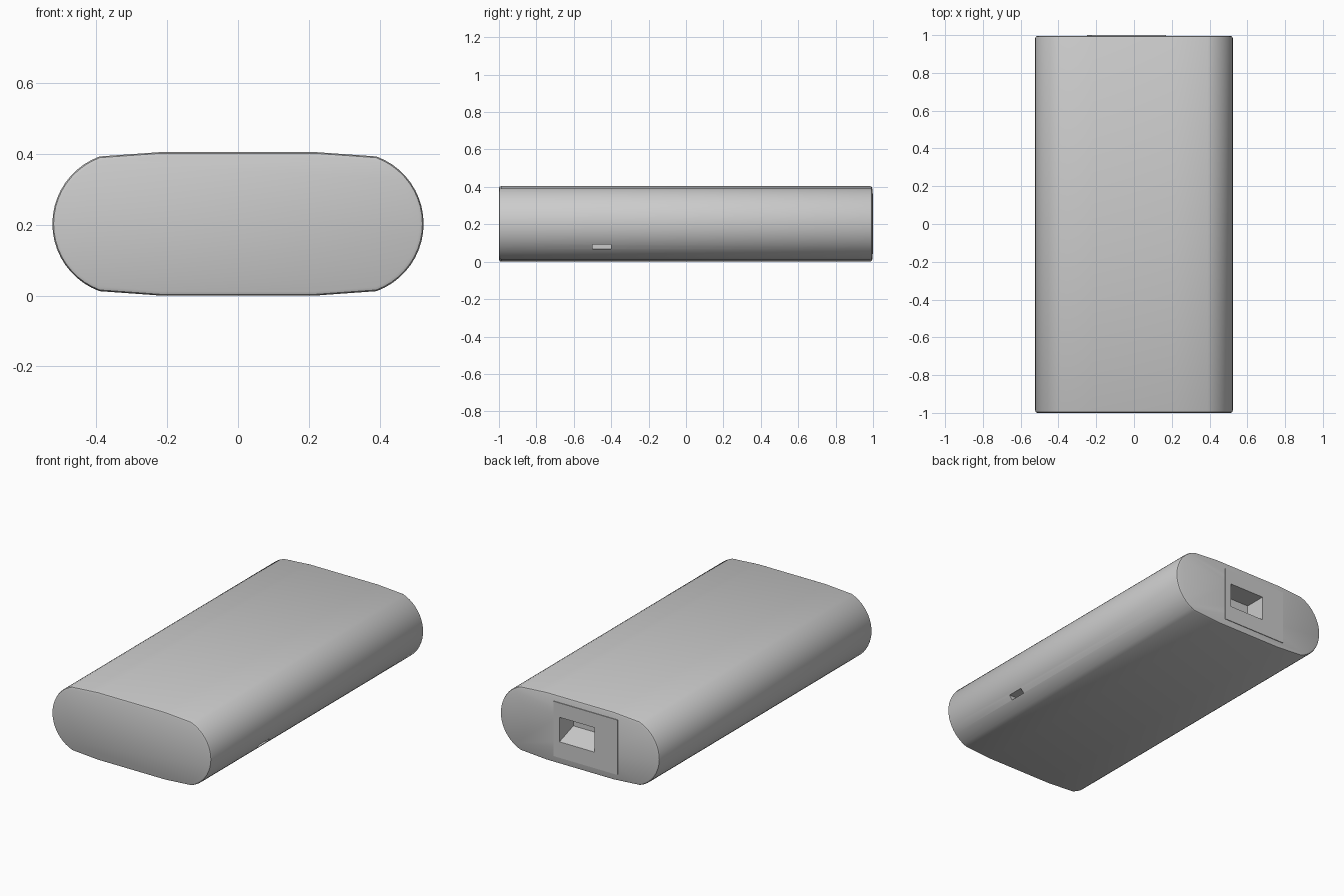
import bpy, bmesh, math

if "Cube" in bpy.data.objects:
    bpy.data.objects.remove(bpy.data.objects["Cube"])

def make_object(name, bm):
    bmesh.ops.recalc_face_normals(bm, faces=bm.faces)
    mesh = bpy.data.meshes.new(name)
    bm.to_mesh(mesh)
    bm.free()
    obj = bpy.data.objects.new(name, mesh)
    bpy.context.collection.objects.link(obj)
    return obj

def box(name, x, y, z, back_floor=None):
    """Box from (min, max) ranges; back_floor raises the floor at the low-y end."""
    bm = bmesh.new()
    bmesh.ops.create_cube(bm, size=1)
    for v in bm.verts:
        low_y, low_z = v.co.y < 0, v.co.z < 0
        v.co = (x[v.co.x > 0], y[v.co.y > 0], z[v.co.z > 0])
        if back_floor is not None and low_y and low_z:
            v.co.z = back_floor
    return make_object(name, bm)

def apply_modifiers(obj):
    bpy.context.view_layer.objects.active = obj
    for m in list(obj.modifiers):
        bpy.ops.object.modifier_apply(modifier=m.name)

def cut(obj, *cutters):
    for c in cutters:
        m = obj.modifiers.new("cut", 'BOOLEAN')
        m.operation = 'DIFFERENCE'
        m.solver = 'EXACT'
        m.object = c
    apply_modifiers(obj)

# Body cross-section: barely crowned flats joined by round sides
R, CX, MID = 0.202, 0.321, 0.202
half = [(CX + R * math.cos(a), MID + R * math.sin(a))
        for a in (math.radians(-70 + 140 * i / 20) for i in range(21))]
right = [(0.22, 0.0)] + half + [(0.22, 2 * MID)]
profile = right + [(-x, z) for x, z in reversed(right)]

# Body: section extruded along y with softened end rims
bm = bmesh.new()
face = bm.faces.new([bm.verts.new((x, -1.0, z)) for x, z in profile])
ext = bmesh.ops.extrude_face_region(bm, geom=[face])
bmesh.ops.translate(bm, vec=(0, 1.996, 0),
                    verts=[g for g in ext["geom"] if isinstance(g, bmesh.types.BMVert)])
rims = [e for e in bm.edges if abs(e.verts[0].co.y - e.verts[1].co.y) < 1e-5]
bmesh.ops.bevel(bm, geom=rims, offset=0.012, segments=2, profile=0.5, affect='EDGES')
body = make_object("body", bm)

# Thin panel around the port
panel = box("port_panel", (-0.25, 0.17), (0.98, 1.0), (0.04, 0.365))

# Port recess with a sloping floor, and a small slot on the right side
port = box("port_cutter", (-0.10, 0.13), (0.87, 1.1), (0.10, 0.28), back_floor=0.18)
slot = box("slot_cutter", (0.44, 0.6), (-0.50, -0.40), (0.067, 0.092))
cut(body, port, slot)
cut(panel, port)
for c in (port, slot):
    bpy.data.objects.remove(c)

# Smooth the round sides, keep the rims crisp
bpy.ops.object.select_all(action='DESELECT')
body.select_set(True)
bpy.context.view_layer.objects.active = body
bpy.ops.object.shade_smooth_by_angle(angle=math.radians(25))
